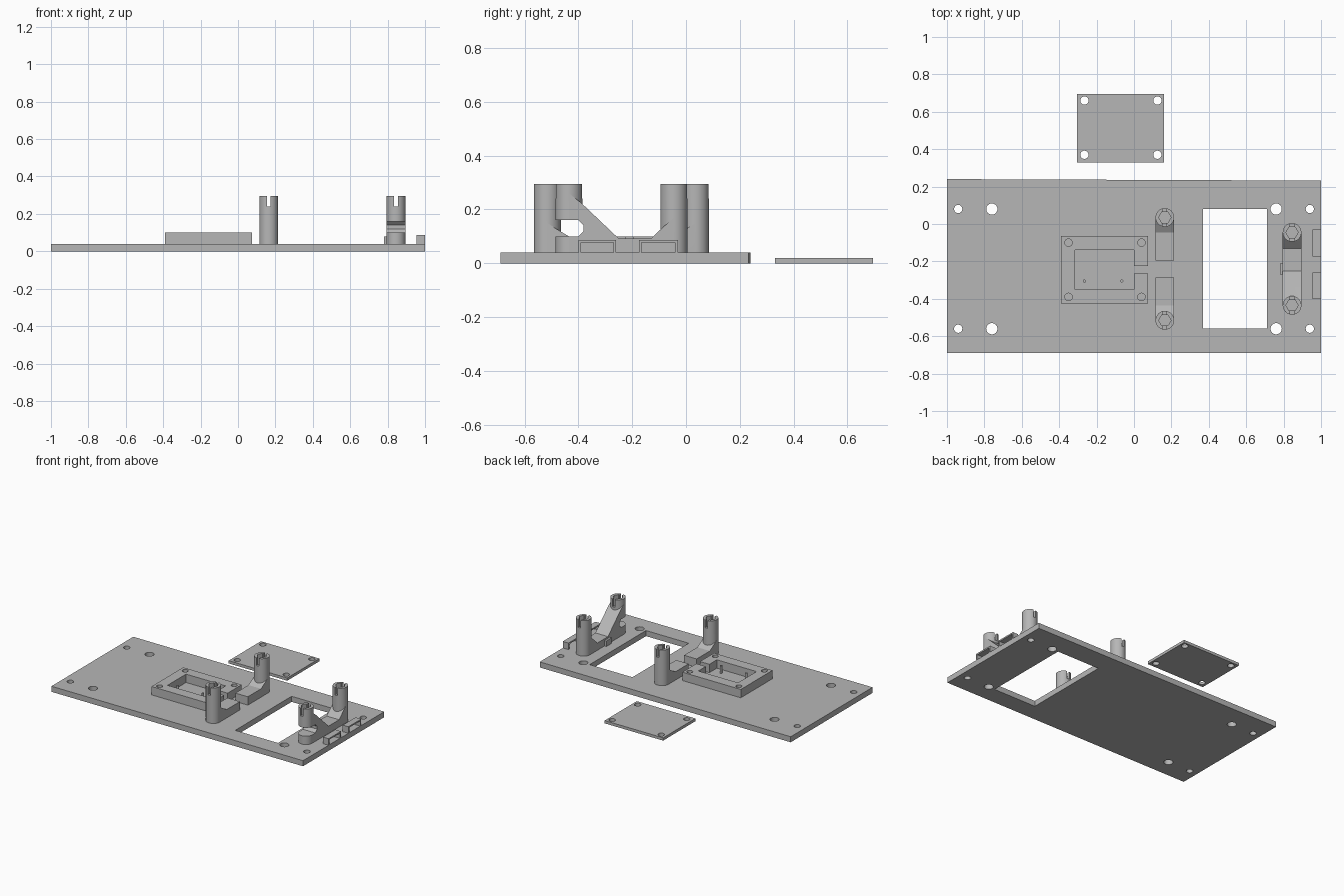
import bpy, bmesh, math
from mathutils import Vector

if "Cube" in bpy.data.objects:
    bpy.data.objects.remove(bpy.data.objects["Cube"], do_unlink=True)

grey = bpy.data.materials.new("plain grey")
grey.use_nodes = True
grey.diffuse_color = (0.47, 0.47, 0.47, 1)
grey.node_tree.nodes["Principled BSDF"].inputs["Base Color"].default_value = grey.diffuse_color


def prism(name, points, lo, hi, axis="z"):
    """Extrude an outline: (x, y) along z, or (y, z) along x."""
    place = (lambda p, d: (p[0], p[1], d)) if axis == "z" else (lambda p, d: (d, p[0], p[1]))
    bm = bmesh.new()
    face = bm.faces.new([bm.verts.new(place(p, lo)) for p in points])
    grown = bmesh.ops.extrude_face_region(bm, geom=[face])["geom"]
    shift = Vector(place((0, 0), hi - lo))
    bmesh.ops.translate(bm, vec=shift, verts=[v for v in grown if isinstance(v, bmesh.types.BMVert)])
    bmesh.ops.recalc_face_normals(bm, faces=bm.faces)
    mesh = bpy.data.meshes.new(name)
    bm.to_mesh(mesh)
    bm.free()
    mesh.materials.append(grey)
    obj = bpy.data.objects.new(name, mesh)
    bpy.context.collection.objects.link(obj)
    return obj


def box(name, x0, x1, y0, y1, z0, z1):
    return prism(name, [(x0, y0), (x1, y0), (x1, y1), (x0, y1)], z0, z1)


def cylinder(name, x, y, r, z0, z1, sides=32):
    ring = [2 * math.pi * i / sides for i in range(sides)]
    return prism(name, [(x + r * math.cos(a), y + r * math.sin(a)) for a in ring], z0, z1)


def combine(target, others, operation):
    """Apply booleans to the target and remove the tools."""
    for other in others:
        mod = target.modifiers.new("boolean", "BOOLEAN")
        mod.operation, mod.solver, mod.object = operation, "EXACT", other
    graph = bpy.context.evaluated_depsgraph_get()
    mesh = bpy.data.meshes.new_from_object(target.evaluated_get(graph))
    target.modifiers.clear()
    target.data = mesh
    for other in others:
        bpy.data.objects.remove(other, do_unlink=True)
    return target


def smooth(obj):
    bpy.ops.object.select_all(action="DESELECT")
    obj.select_set(True)
    bpy.context.view_layer.objects.active = obj
    bpy.ops.object.shade_smooth_by_angle(angle=math.radians(30))


def holes(spots, r, z0, z1):
    return [cylinder("hole_cutter", x, y, r, z0, z1) for x, y in spots]


def corners(xs, ys):
    return [(x, y) for x in xs for y in ys]


BASE = 0.04   # top of the base plate
TOP = 0.295   # top of the posts
R = 0.05      # post radius

# Base plate with window and mounting holes
plate = prism("base_plate", [(-1, -0.69), (1, -0.69), (1, 0.232), (-1, 0.24)], 0, BASE)
combine(plate, [box("window_cutter", 0.37, 0.71, -0.56, 0.08, -0.1, 0.1)]
        + holes(corners((-0.94, 0.94), (-0.56, 0.08)), 0.022, -0.1, 0.1)
        + holes(corners((-0.76, 0.76), (-0.56, 0.08)), 0.03, -0.1, 0.1), "DIFFERENCE")
smooth(plate)

# Loose cover beside the plate
cover = box("cover", -0.305, 0.16, 0.33, 0.695, 0, 0.02)
combine(cover, holes(corners((-0.265, 0.125), (0.37, 0.66)), 0.022, -0.1, 0.1), "DIFFERENCE")
smooth(cover)

# Housing with pocket, cable slot and screw holes
housing = box("housing", -0.39, 0.075, -0.425, -0.065, BASE, 0.1)
combine(housing, [box("pocket_cutter", -0.315, 0, -0.35, -0.14, 0, 0.2),
                  box("slot_cutter", -0.02, 0.1, -0.265, -0.225, 0, 0.2)]
        + holes(corners((-0.35, 0.04), (-0.39, -0.1)), 0.02, 0, 0.2), "DIFFERENCE")
smooth(housing)
for side, x in (("right", -0.265), ("left", -0.065)):
    smooth(cylinder("housing_peg_" + side, x, -0.305, 0.008, BASE, 0.095, 16))


def post_cutters(x, y):
    return [cylinder("socket_cutter", x, y, 0.033, 0.2, 0.4, 6),
            box("slot_cutter", x - 0.01, x + 0.01, y - 0.1, y + 0.1, TOP - 0.055, 0.4)]


# Single posts, each on a foot that points to the middle
for name, y, step in (("front_post", -0.515, 1), ("back_post", 0.035, -1)):
    x = 0.165
    profile = [(0, BASE), (0.23, BASE), (0.23, 0.1), (0.08, 0.1), (0.03, 0.13), (0, 0.15)]
    foot = prism("foot", [(y + step * d, z) for d, z in profile], x - R, x + R, "x")
    post = cylinder(name, x, y, R, BASE, TOP)
    combine(post, [foot], "UNION")
    smooth(combine(post, post_cutters(x, y), "DIFFERENCE"))

# Bracket with two posts, the front one carried by a sloping arm above a gap
x, front, back = 0.845, -0.435, -0.045
bridge = [(front, BASE), (back, BASE), (back, 0.17), (-0.09, 0.13), (-0.13, 0.092),
          (-0.25, 0.092), (-0.39, 0.225), (front, 0.26)]
bracket = prism("twin_post_bracket", bridge, x - R, x + R, "x")
combine(bracket, [cylinder("post", x, y, R, BASE, TOP) for y in (front, back)], "UNION")
gap = [(-0.6, 0.1), (-0.4, 0.1), (-0.38, 0.12), (-0.38, 0.14), (-0.4, 0.16), (-0.6, 0.16)]
combine(bracket, [prism("gap_cutter", gap, 0.7, 1, "x")]
        + post_cutters(x, front) + post_cutters(x, back), "DIFFERENCE")
smooth(bracket)
box("bracket_tab", 0.78, x - R, -0.27, -0.21, BASE, 0.08)

# Cable loops on the left edge
for name, y0, y1 in (("front_cable_loop", -0.4, -0.26), ("back_cable_loop", -0.175, -0.03)):
    loop = box(name, 0.955, 1, y0, y1, BASE, 0.087)
    combine(loop, [box("tunnel_cutter", 0.9, 1.1, y0 + 0.01, y1 - 0.01, 0.03, 0.077)], "DIFFERENCE")
